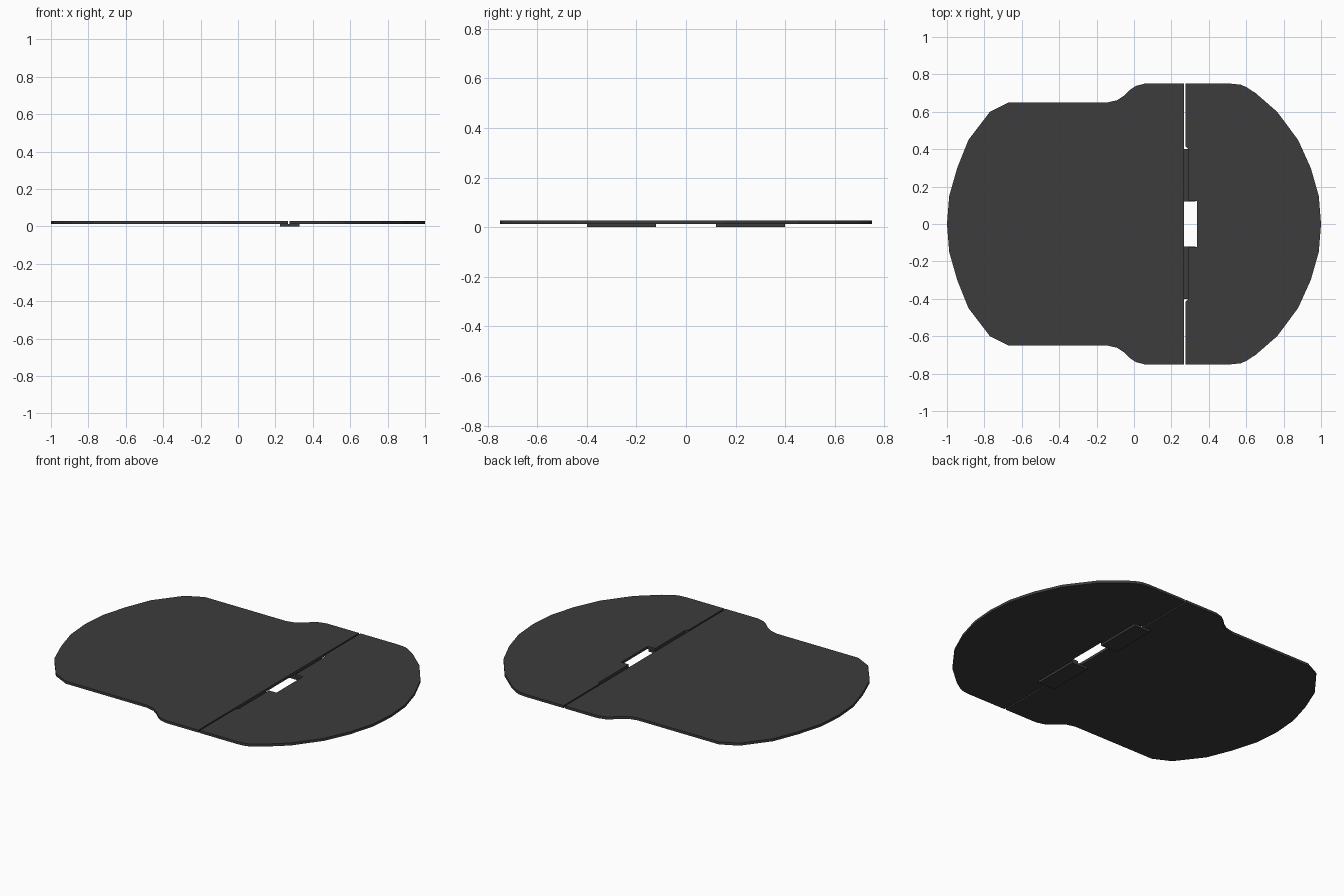
import bpy, bmesh

if "Cube" in bpy.data.objects:
    bpy.data.objects.remove(bpy.data.objects["Cube"])

Z_LOW, Z_HIGH = 0.013, 0.028

mat = bpy.data.materials.new("dark_plastic")
mat.diffuse_color = (0.045, 0.045, 0.045, 1)
mat.use_nodes = True
mat.node_tree.nodes["Principled BSDF"].inputs["Base Color"].default_value = mat.diffuse_color


def slab(name, outline, z0, z1):
    """Extrude a closed outline between two heights."""
    bm = bmesh.new()
    face = bm.faces.new([bm.verts.new((x, y, z0)) for x, y in outline])
    ext = bmesh.ops.extrude_face_region(bm, geom=[face])
    verts = [g for g in ext["geom"] if isinstance(g, bmesh.types.BMVert)]
    bmesh.ops.translate(bm, vec=(0, 0, z1 - z0), verts=verts)
    bmesh.ops.recalc_face_normals(bm, faces=bm.faces)
    me = bpy.data.meshes.new(name)
    bm.to_mesh(me)
    bm.free()
    me.materials.append(mat)
    obj = bpy.data.objects.new(name, me)
    bpy.context.collection.objects.link(obj)
    return obj


def mirrored(half):
    """Close a +y half outline with its mirror image across y = 0."""
    return half + [(x, -y) for x, y in reversed(half) if y > 0]


# large leaf: rounded left end, shoulders near the hinge
large = [(-1, 0), (-0.988, 0.15), (-0.945, 0.30), (-0.885, 0.45),
         (-0.77, 0.60), (-0.67, 0.65), (-0.14, 0.65), (-0.09, 0.662),
         (-0.055, 0.685), (-0.02, 0.718), (0.01, 0.738), (0.055, 0.75),
         (0.266, 0.75)]
slab("large_leaf", mirrored(large), Z_LOW, Z_HIGH)

# small leaf: rounded right end, stepped notch for the hinge and handle slot
small = [(1, 0), (0.988, 0.15), (0.945, 0.30), (0.877, 0.45), (0.765, 0.60),
         (0.65, 0.70), (0.60, 0.732), (0.57, 0.745), (0.52, 0.75),
         (0.275, 0.75), (0.275, 0.417), (0.288, 0.402), (0.288, 0.123),
         (0.337, 0.123)]
slab("small_leaf", mirrored(small), Z_LOW, Z_HIGH)

# hinge plates under the joint
for side, s in (("back", 1), ("front", -1)):
    slab("hinge_plate_" + side,
         [(0.224, s * 0.12), (0.33, s * 0.12), (0.33, s * 0.40), (0.224, s * 0.40)],
         0, Z_LOW)
